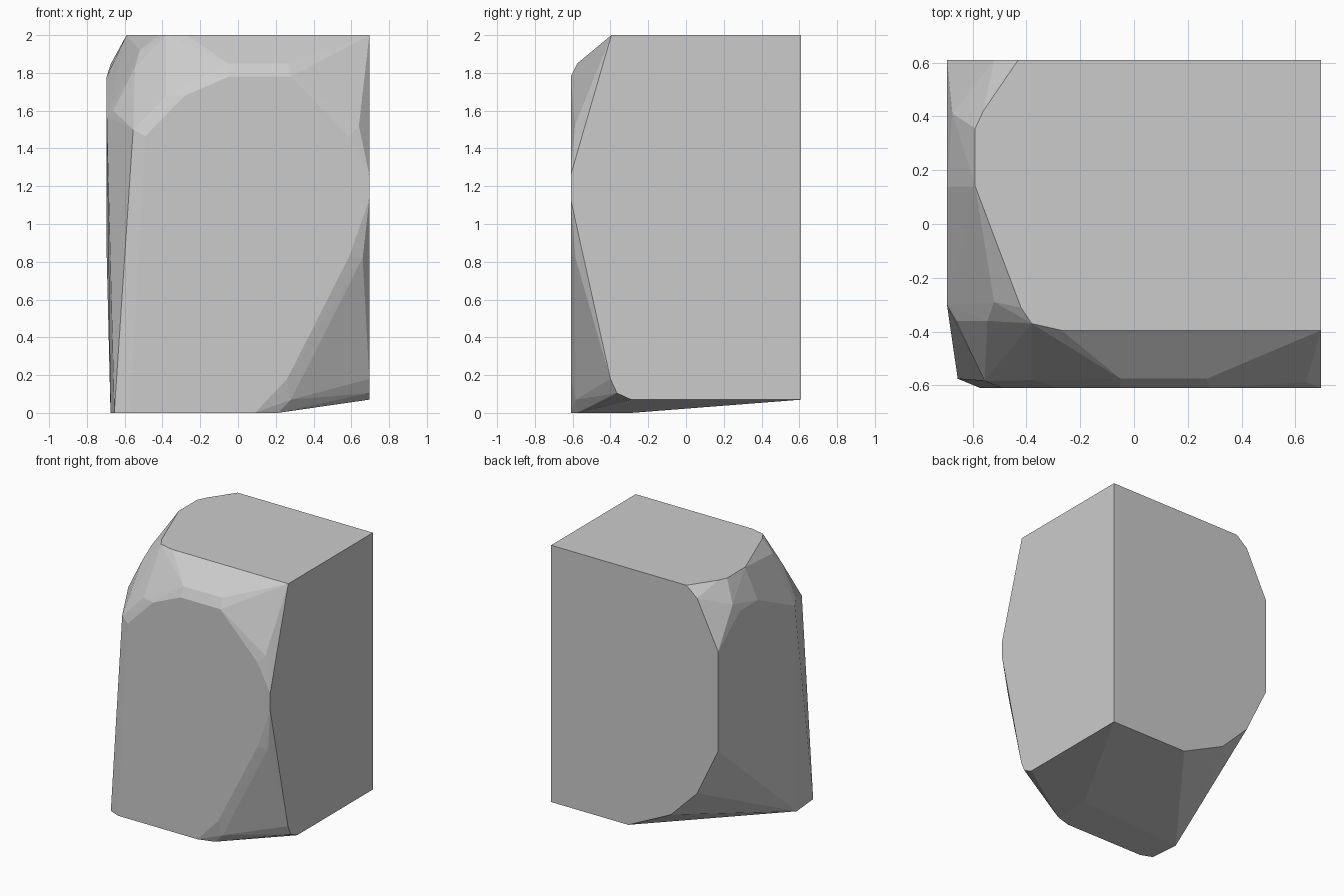
import bpy, bmesh
from math import radians

X, Y, H = 0.695, 0.61, 2.0   # half width, half depth, height

# Outlines of the flat sides of the block (shared corners listed once)
top = [(X, Y), (-0.43, Y), (-0.56, 0.42), (-0.59, 0.355), (-0.59, 0.14),
       (-0.42, -0.31), (-0.38, -0.37), (-0.27, -0.395), (X, -0.395)]
front = [(X, 1.26), (0.59, 1.46), (0.28, 1.78), (-0.05, 1.78), (-0.28, 1.68),
         (-0.49, 1.465), (0.26, 0.18), (0.59, 0.83), (X, 1.13)]
back = [(-0.52, 1.925), (-X, 1.57), (-X, 0.825), (-0.52, 0.46),
        (-0.30, 0.24), (0.053, 0.07)]
right = [(-0.40, 0.18), (-0.365, 0.105), (-0.29, 0.07), (Y, 0.07)]
left = [(0.35, 1.78), (0.14, 1.78), (-0.30, 1.57)]
bottom = [(0.21, -0.575), (0.09, -Y), (-0.57, -Y), (-0.655, -0.575),
          (-0.675, -0.35), (0.21, -0.29)]

# Corners of the chipped bevels between those sides
chips = [(-0.05, -0.575, 1.85), (0.27, -0.575, 1.85), (0.64, -0.588, 1.52),
         (-0.38, -0.58, 1.68), (-0.555, -0.583, 1.50), (-0.66, -0.36, 1.60),
         (-0.52, -0.29, 1.92), (-0.545, -0.36, 1.83), (-0.675, 0.41, 1.845),
         (0.66, -0.585, 0.82), (0.28, -0.583, 0.07)]

points = ([(x, y, H) for x, y in top] + [(x, y, 0) for x, y in bottom]
          + [(x, -Y, z) for x, z in front] + [(x, Y, z) for x, z in back]
          + [(X, y, z) for y, z in right] + [(-X, y, z) for y, z in left]
          + chips)

# Chipped stone block: convex skin over the outlines, flat areas merged
bm = bmesh.new()
for p in points:
    bm.verts.new(p)
bmesh.ops.convex_hull(bm, input=bm.verts[:])
bmesh.ops.delete(bm, geom=[v for v in bm.verts if not v.link_faces], context='VERTS')
bmesh.ops.dissolve_limit(bm, angle_limit=radians(1), verts=bm.verts[:], edges=bm.edges[:])
bmesh.ops.recalc_face_normals(bm, faces=bm.faces[:])

mesh = bpy.data.meshes.new("stone_block")
bm.to_mesh(mesh)
bm.free()
bpy.context.collection.objects.link(bpy.data.objects.new("stone_block", mesh))
